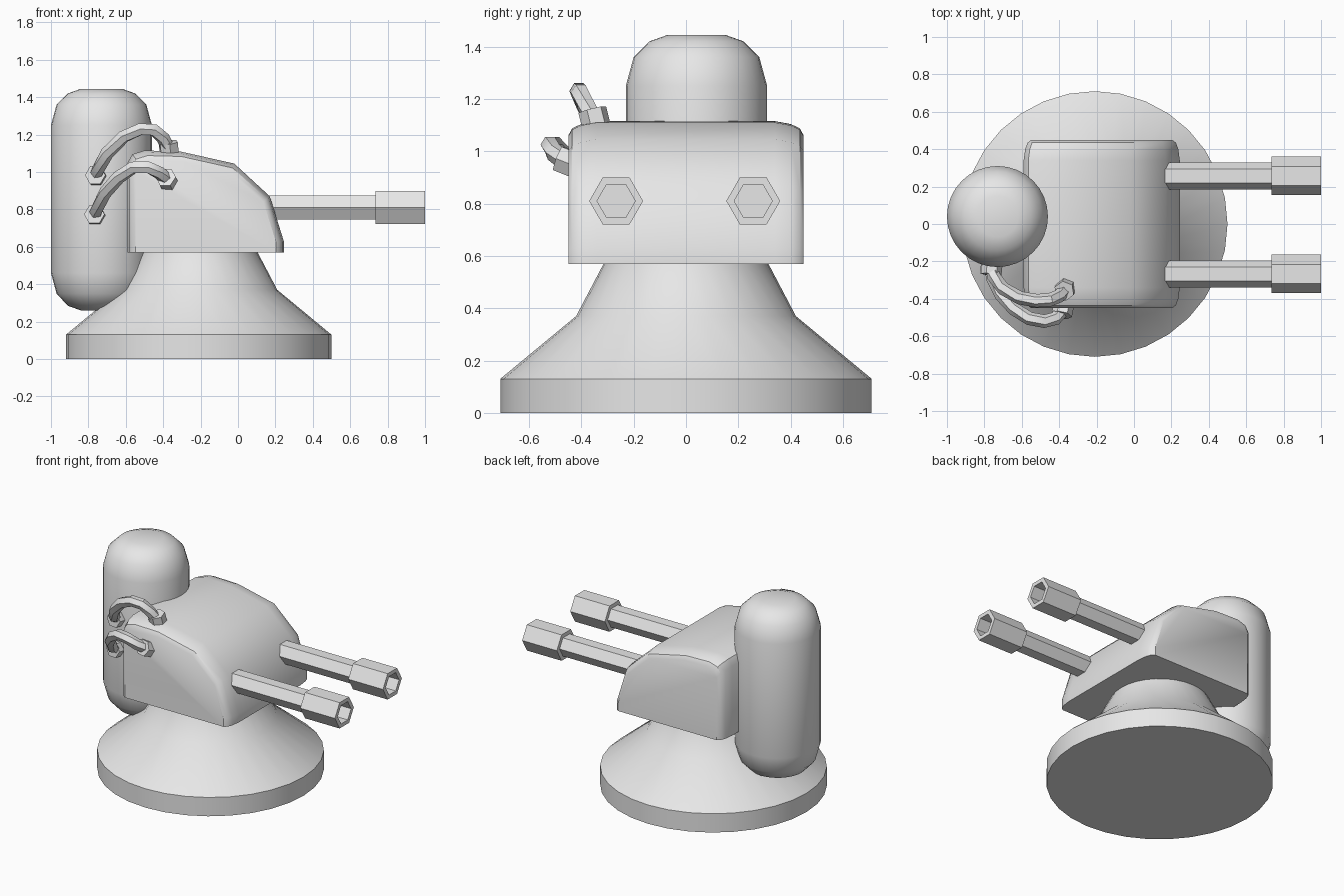
import bpy, bmesh, math
from mathutils import Vector

if "Cube" in bpy.data.objects:
    bpy.data.objects.remove(bpy.data.objects["Cube"])

grey = bpy.data.materials.new("plain_grey")
grey.diffuse_color = (0.8, 0.8, 0.8, 1)
grey.use_nodes = True
grey.node_tree.nodes["Principled BSDF"].inputs["Base Color"].default_value = grey.diffuse_color


def skin(name, rings):
    """Join a list of equal rings into a capped solid."""
    bm = bmesh.new()
    loops = [[bm.verts.new(p) for p in ring] for ring in rings]
    n = len(loops[0])
    for a, b in zip(loops, loops[1:]):
        for i in range(n):
            j = (i + 1) % n
            bm.faces.new((a[i], a[j], b[j], b[i]))
    bm.faces.new(loops[0])
    bm.faces.new(loops[-1])
    bmesh.ops.recalc_face_normals(bm, faces=bm.faces)
    mesh = bpy.data.meshes.new(name)
    bm.to_mesh(mesh)
    bm.free()
    mesh.materials.append(grey)
    ob = bpy.data.objects.new(name, mesh)
    bpy.context.collection.objects.link(ob)
    bpy.ops.object.select_all(action='DESELECT')
    ob.select_set(True)
    bpy.context.view_layer.objects.active = ob
    bpy.ops.object.shade_smooth_by_angle(angle=math.radians(35))
    return ob


def ring(centre, axis, r, n):
    axis = Vector(axis).normalized()
    ref = Vector((1, 0, 0)) if abs(axis.z) > 0.99 else Vector((0, 0, 1))
    u = axis.cross(ref).normalized()
    v = u.cross(axis)
    c = Vector(centre)
    return [c + r * (u * math.cos(t) + v * math.sin(t))
            for t in (2 * math.pi * i / n for i in range(n))]


def turned(name, origin, axis, profile, n):
    """Solid from (radius, distance along axis) pairs."""
    d = Vector(axis).normalized()
    skin(name, [ring(Vector(origin) + d * s, d, r, n) for r, s in profile])


def hose(name, pts, r=0.036):
    pts = [Vector(p) for p in pts]
    last = len(pts) - 1
    skin(name, [ring(p, pts[min(i + 1, last)] - pts[max(i - 1, 0)], r, 6)
                for i, p in enumerate(pts)])


# flared round base
turned("base", (-0.21, 0, 0), (0, 0, 1),
       [(0.71, 0), (0.71, 0.13), (0.42, 0.37), (0.315, 0.57), (0.29, 0.66)], 32)

# rounded tank at the rear
turned("tank", (-0.73, 0.04, 0), (0, 0, 1),
       [(0.11, 0.26), (0.18, 0.285), (0.24, 0.35), (0.27, 0.46),
        (0.27, 1.25), (0.24, 1.36), (0.18, 1.42), (0.11, 1.445)], 32)

# turret body: side profile swept across y, shrinking at both sides
outline = [(-0.59, 0.57), (-0.59, 1.05), (-0.565, 1.095), (-0.5, 1.115),
           (-0.31, 1.11), (-0.02, 1.045), (0.17, 0.87), (0.245, 0.63), (0.245, 0.57)]
half = [(0.45, 0.10), (0.435, 0.05), (0.40, 0.02), (0.34, 0)]
layers = [(-y, k) for y, k in half] + half[::-1]
mid = -0.17
skin("turret_body", [[(mid + (x - mid) * (1 - k), y, 0.57 + (z - 0.57) * (1 - k))
                      for x, z in outline] for y, k in layers])

# hexagonal barrels with hollow muzzles
for side, y in (("right", 0.257), ("left", -0.267)):
    turned("barrel_" + side, (0, y, 0.81), (1, 0, 0), [(0.073, 0.1), (0.073, 0.76)], 6)
    turned("muzzle_" + side, (0, y, 0.81), (1, 0, 0),
           [(0.103, 0.735), (0.103, 1.0), (0.073, 1.0), (0.073, 0.80)], 6)

# hoses from the tank to the body
hose("upper_hose", [(-0.76, -0.22, 0.98), (-0.75, -0.28, 1.01), (-0.70, -0.345, 1.10),
                    (-0.61, -0.395, 1.19), (-0.52, -0.41, 1.23), (-0.45, -0.405, 1.225),
                    (-0.40, -0.385, 1.18), (-0.37, -0.355, 1.12)])
hose("lower_hose", [(-0.765, -0.22, 0.77), (-0.755, -0.29, 0.80), (-0.71, -0.38, 0.89),
                    (-0.64, -0.455, 0.97), (-0.56, -0.505, 1.025), (-0.48, -0.52, 1.025),
                    (-0.42, -0.505, 0.995), (-0.38, -0.46, 0.96)])

# hexagonal hose fittings
for name, place, axis in (
        ("upper_tank_fitting", (-0.76, -0.235, 0.98), (-0.1, -1, 0.1)),
        ("lower_tank_fitting", (-0.765, -0.235, 0.77), (-0.1, -1, 0.1)),
        ("upper_body_fitting", (-0.37, -0.35, 1.125), (-0.1, -0.25, 1)),
        ("lower_body_fitting", (-0.38, -0.455, 0.96), (-0.2, -1, 0.4))):
    turned(name, place, axis, [(0.055, -0.04), (0.055, 0.035)], 6)
